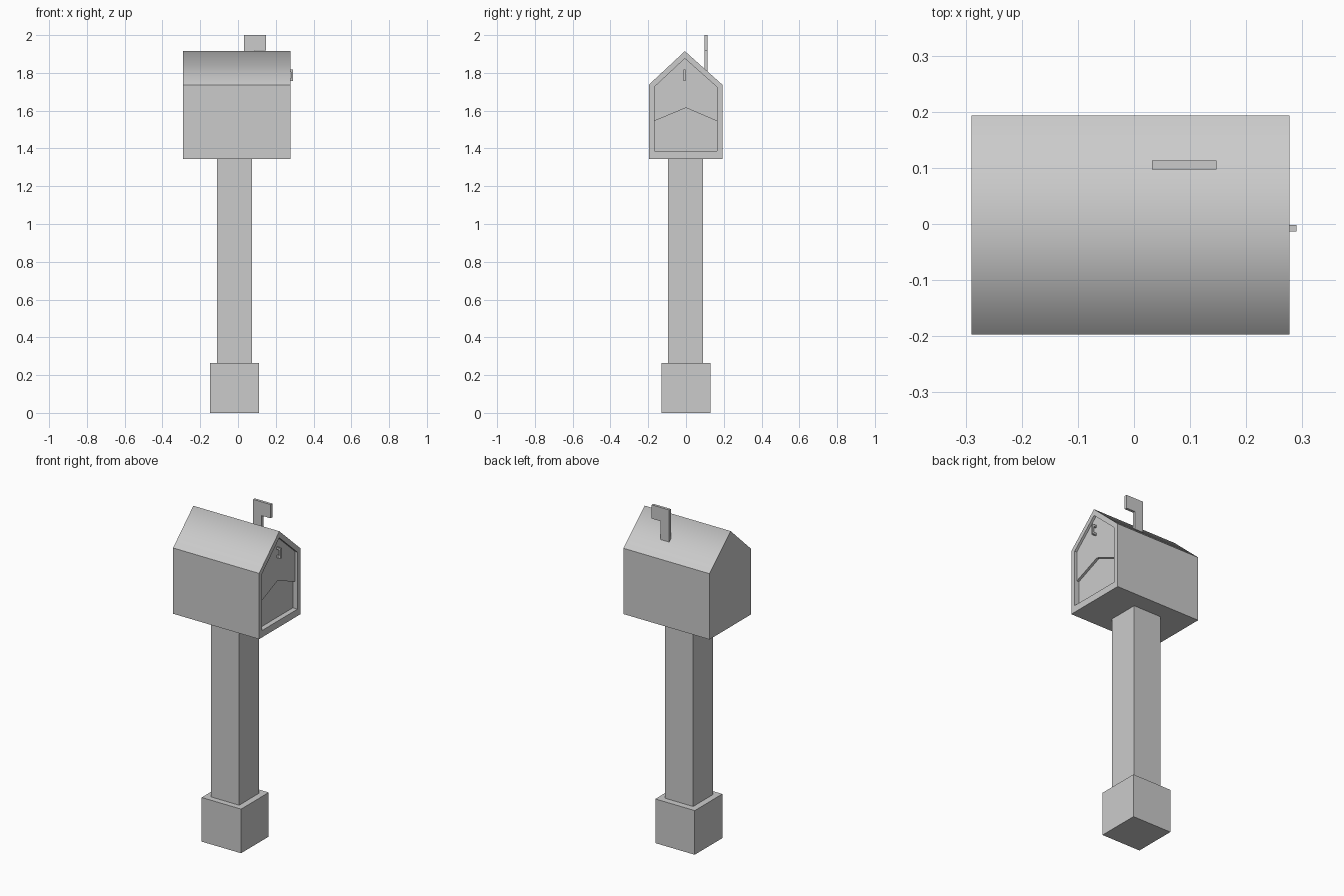
import bpy, bmesh

if "Cube" in bpy.data.objects:
    bpy.data.objects.remove(bpy.data.objects["Cube"])


def new_object(name, bm):
    bmesh.ops.recalc_face_normals(bm, faces=bm.faces[:])
    mesh = bpy.data.meshes.new(name)
    bm.to_mesh(mesh)
    bm.free()
    obj = bpy.data.objects.new(name, mesh)
    bpy.context.collection.objects.link(obj)
    return obj


def loft(name, rings, smooth_edge=None):
    """Join matching rings of points, cap both ends."""
    bm = bmesh.new()
    loops = [[bm.verts.new(p) for p in ring] for ring in rings]
    n = len(loops[0])
    bm.faces.new(loops[0])
    bm.faces.new(loops[-1])
    for a, b in zip(loops, loops[1:]):
        for i in range(n):
            j = (i + 1) % n
            bm.faces.new((a[i], a[j], b[j], b[i]))
    # One optional edge blends its two faces; all others stay sharp
    if smooth_edge is not None:
        for e in bm.edges:
            e.smooth = False
        ridge = bm.edges.get((loops[0][smooth_edge], loops[1][smooth_edge]))
        ridge.smooth = True
        for f in ridge.link_faces:
            f.smooth = True
    return new_object(name, bm)


def along_x(x, profile):
    return [(x, y, z) for y, z in profile]


def box(name, x0, x1, y0, y1, z0, z1):
    prof = [(y0, z0), (y1, z0), (y1, z1), (y0, z1)]
    return loft(name, [along_x(x0, prof), along_x(x1, prof)])


# Footing and post
box("footing", -0.148, 0.112, -0.131, 0.129, 0, 0.263)
box("post", -0.111, 0.075, -0.096, 0.091, 0.263, 1.345)

# House-shaped shell with recessed front opening
outer = [(-0.197, 1.345), (0.193, 1.345), (0.193, 1.737), (-0.006, 1.915), (-0.197, 1.737)]
inner = [(-0.168, 1.386), (0.164, 1.386), (0.164, 1.725), (-0.006, 1.876), (-0.168, 1.725)]
loft("mailbox_shell", [along_x(-0.29, outer), along_x(0.277, outer),
                       along_x(0.277, inner), along_x(0.247, inner)], smooth_edge=3)

# Raised upper door panel with a peaked lower edge
door = [(-0.168, 1.545), (0.0, 1.615), (0.164, 1.545)] + inner[2:]
loft("upper_door", [along_x(0.247, door), along_x(0.262, door)])

# Door handle: a small bracket
bracket = [(0.258, 1.757), (0.29, 1.757), (0.29, 1.818), (0.258, 1.818),
           (0.258, 1.806), (0.28, 1.806), (0.28, 1.769), (0.258, 1.769)]
loft("door_handle", [[(x, y, z) for x, z in bracket] for y in (-0.013, -0.002)])

# Signal flag standing on the rear roof slope
flag = [(0.032, 1.795), (0.088, 1.795), (0.088, 1.918), (0.147, 1.918), (0.147, 2.0), (0.032, 2.0)]
loft("signal_flag", [[(x, y, z) for x, z in flag] for y in (0.097, 0.113)])
